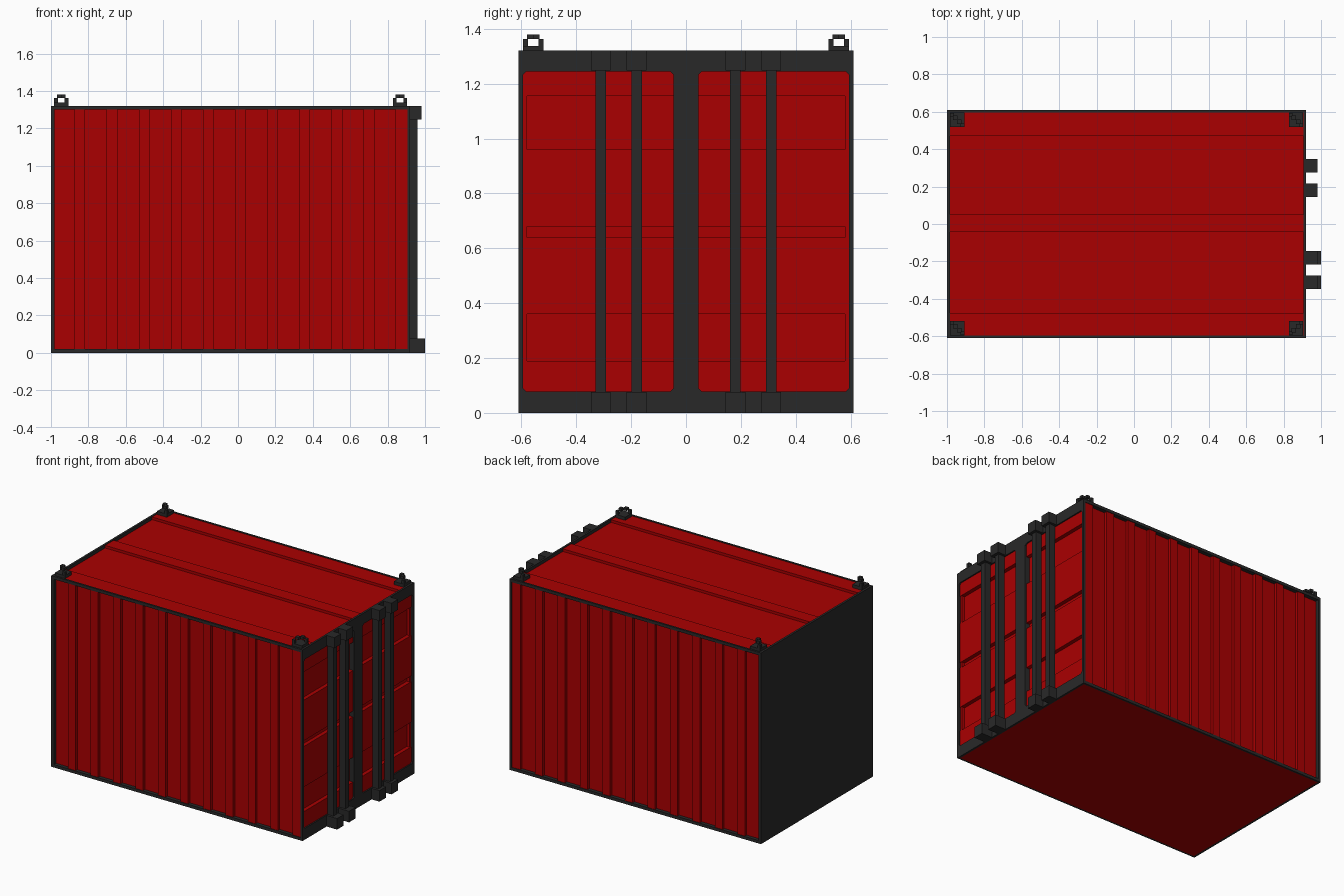
import bpy
import bmesh
from mathutils import Matrix, Vector

cube = bpy.data.objects.get("Cube")
if cube:
    bpy.data.objects.remove(cube, do_unlink=True)


def make_material(name, color):
    mat = bpy.data.materials.new(name)
    mat.use_nodes = True
    mat.diffuse_color = color
    for node in mat.node_tree.nodes:
        if node.type == "BSDF_PRINCIPLED":
            node.inputs["Base Color"].default_value = color
    return mat


RED = make_material("container red", (0.4, 0.0, 0.0003, 1))
DARK = make_material("charcoal steel", (0.022, 0.022, 0.022, 1))


def add_box(bm, x, y, z):
    """Box from (low, high) ranges on each axis."""
    spans = [sorted(r) for r in (x, y, z)]
    size = [b - a for a, b in spans]
    mid = Vector([(a + b) / 2 for a, b in spans])
    bmesh.ops.create_cube(bm, size=1, matrix=Matrix.Translation(mid) @ Matrix.Diagonal((*size, 1)))


def build(name, boxes, mat, extra=None):
    bm = bmesh.new()
    for b in boxes:
        add_box(bm, *b)
    if extra:
        extra(bm)
    mesh = bpy.data.meshes.new(name)
    bm.to_mesh(mesh)
    bm.free()
    mesh.materials.append(mat)
    obj = bpy.data.objects.new(name, mesh)
    bpy.context.collection.objects.link(obj)
    return obj


BACK, FACE = -1.0, 0.92        # closed end and door end
IN_A, IN_B = -0.985, 0.906     # inside the rims
W, H = 0.61, 1.32
RIM = 0.597
SIDES = (-1, 1)
LOW, TOP, GAP, OUT = 0.078, 1.245, 0.046, 0.594   # door openings

# Body: recessed walls, roof, floor and door backing
build("body_core", [((IN_A, 0.88), (-0.586, 0.586), (0.001, 1.297))], RED)
build("roof_panel", [((IN_A, IN_B), (-0.586, 0.586), (1.28, 1.298))], RED)
build("floor_panel", [((IN_A, IN_B), (-RIM, RIM), (0.0, 0.01))], RED)
build("door_backing", [((0.86, 0.884), (-0.596, 0.596), (LOW - 0.01, TOP + 0.01))], RED)

# Side walls: narrow raised ribs, the last one running to the door post
ribs = []
for s in SIDES:
    for i in range(10):
        x = -0.874 + 0.1718 * i
        ribs.append(((x, x + 0.057), (s * 0.58, s * 0.606), (0.012, 1.306)))
    ribs.append(((0.842, IN_B), (s * 0.58, s * 0.606), (0.012, 1.306)))
build("side_wall_ribs", ribs, RED)

# Roof: raised edges and centre strip beside two sunken panels
build("roof_ribs", [((IN_A, IN_B), (-RIM, -0.476), (1.305, 1.316)),
                    ((IN_A, IN_B), (0.47, RIM), (1.305, 1.316)),
                    ((IN_A, IN_B), (-0.043, 0.05), (1.29, 1.316)),
                    ((IN_A, IN_B), (-0.58, -0.476), (1.29, 1.31)),
                    ((IN_A, IN_B), (0.47, 0.58), (1.29, 1.31))], RED)

# Frame rails with a thin lip, closed end plate and corner posts
rails = []
for s in SIDES:
    for edge, d in ((0, 1), (H, -1)):
        rails.append(((BACK, FACE), (s * 0.58, s * W), (edge + d * 0.006, edge + d * 0.02)))
        rails.append(((BACK, FACE), (s * RIM, s * W), (edge, edge + d * 0.02)))
    rails.append(((BACK, -0.98), (s * 0.58, s * W), (0, H)))
build("frame_rails", rails, DARK)
build("end_plate", [((BACK, IN_A), (-W, W), (0, H))], DARK)


# Door frame around two openings, with cut corners
def door_gussets(bm):
    for s in SIDES:
        for y, dy in ((GAP, 1), (OUT, -1)):
            for z, dz in ((LOW, 1), (TOP, -1)):
                pts = [(y, z), (y + dy * 0.012, z), (y, z + dz * 0.012)]
                face = bm.faces.new([bm.verts.new((0.895, s * a, b)) for a, b in pts])
                ext = bmesh.ops.extrude_face_region(bm, geom=[face])
                moved = [v for v in ext["geom"] if isinstance(v, bmesh.types.BMVert)]
                bmesh.ops.translate(bm, verts=moved, vec=(FACE - 0.895, 0, 0))
    bmesh.ops.recalc_face_normals(bm, faces=bm.faces)


frame = []
for x, y, z0, z1 in (((IN_B, FACE), W, 0, H), ((0.88, FACE - 0.005), 0.6, 0.008, 1.29)):
    frame.append((x, (-y, y), (z0, LOW)))
    frame.append((x, (-y, y), (TOP, z1)))
    frame.append((x, (-GAP, GAP), (LOW, TOP)))
    for s in SIDES:
        frame.append((x, (s * OUT, s * y), (LOW, TOP)))
build("door_frame", frame, DARK, door_gussets)

# Door leaves: raised panels separated by horizontal grooves
panels = ((LOW, 0.19), (0.36, 0.64), (0.68, 0.96), (1.155, TOP))
for s, side in ((-1, "right"), (1, "left")):
    build(side + "_door_panels",
          [((0.87, 0.911), (s * GAP, s * OUT), z) for z in panels], RED)

# Locking bars with top and bottom brackets
bars, brackets = [], []
for s in SIDES:
    for c in (0.18, 0.311):
        y = s * c
        reach = 1.0 if s < 0 else 0.98
        bars.append(((0.915, 0.96), (y - 0.019, y + 0.019), (0.07, 1.255)))
        brackets.append(((0.915, reach), (y - 0.036, y + 0.036), (0, 0.076)))
        brackets.append(((0.915, 0.98), (y - 0.036, y + 0.036), (1.248, H)))
build("locking_bars", bars, DARK)
build("bar_brackets", brackets, DARK)

# Lifting lugs: a stepped arch set diagonally on each corner plate
for cx, xname in ((-0.945, "back"), (0.866, "door")):
    for s, yname in ((-1, "right"), (1, "left")):
        cy = s * 0.557
        lean = 1 if (cx > 0 and s < 0) else -1
        parts = [((cx - 0.038, cx + 0.038), (cy - 0.038, cy + 0.038), (1.3, 1.338))]
        for t, half, z in ((0.028, 0.0095, (1.33, 1.363)), (0.011, 0.012, (1.362, 1.38))):
            for m in SIDES:
                px, py = cx + m * t, cy + m * lean * t
                parts.append(((px - half, px + half), (py - half, py + half), z))
        build(f"{xname}_{yname}_lifting_lug", parts, DARK)
